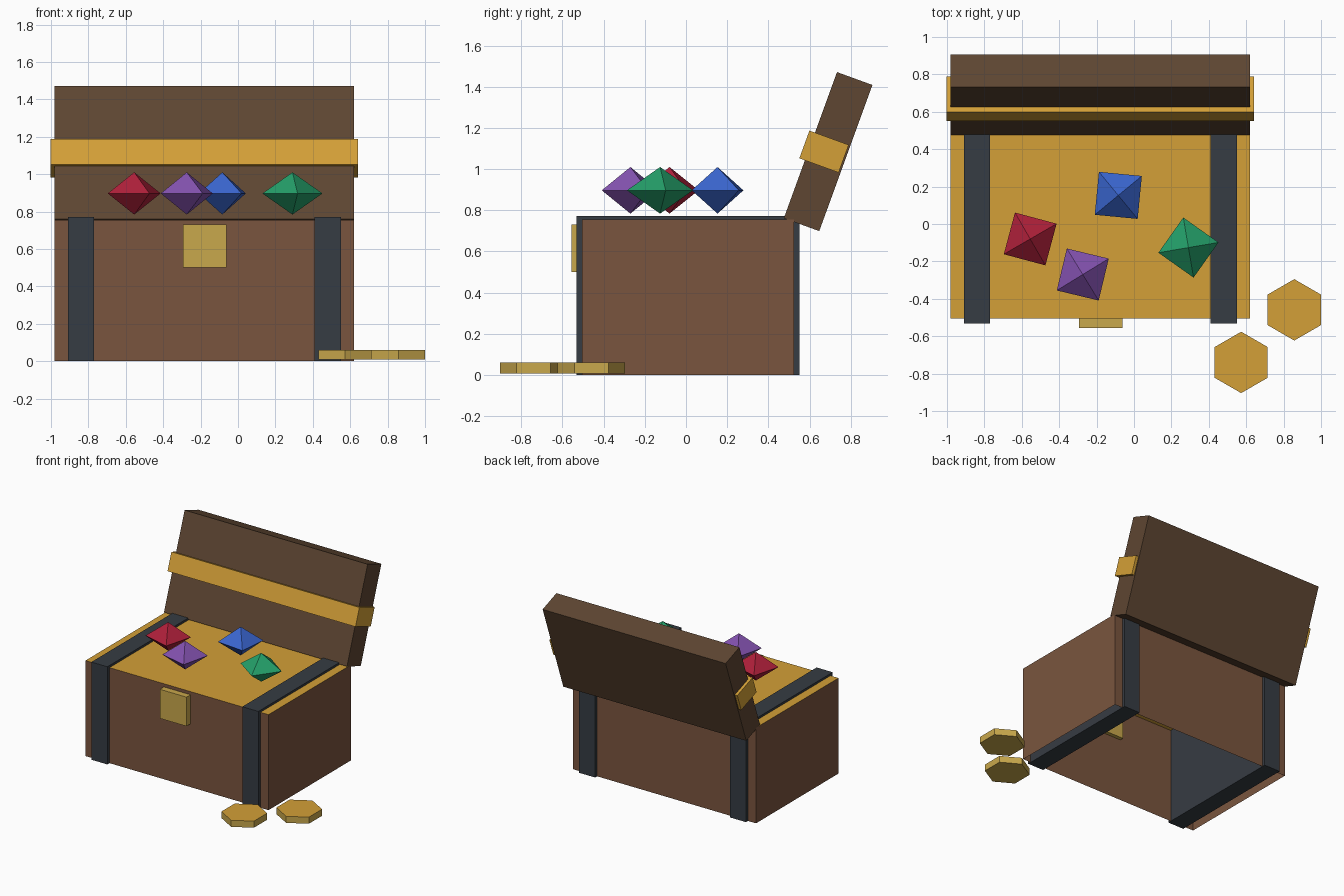
import bpy, bmesh, math
from mathutils import Matrix

if "Cube" in bpy.data.objects:
    bpy.data.objects.remove(bpy.data.objects["Cube"])


def material(name, rgb):
    m = bpy.data.materials.new(name)
    lin = [(c / 255 / 12.92) if c < 10 else ((c / 255 + 0.055) / 1.055) ** 2.4 for c in rgb]
    m.diffuse_color = (*lin, 1)
    m.use_nodes = True
    m.node_tree.nodes["Principled BSDF"].inputs["Base Color"].default_value = m.diffuse_color
    return m


BROWN = material("chest brown", (122, 85, 62))
DARK = material("lid dark brown", (94, 70, 50))
IRON = material("dark iron", (54, 60, 67))
GOLD = material("gold", (212, 160, 55))
BRASS = material("brass", (201, 168, 76))
RED = material("ruby red", (176, 32, 58))
BLUE = material("sapphire blue", (58, 102, 208))
GREEN = material("emerald green", (36, 160, 106))
PURPLE = material("amethyst purple", (132, 82, 176))


def add(name, bm, mats, top_index=0):
    # faces pointing straight up take the material top_index
    bm.normal_update()
    for f in bm.faces:
        if f.normal.z > 0.99:
            f.material_index = top_index
    me = bpy.data.meshes.new(name)
    bm.to_mesh(me)
    bm.free()
    for m in mats:
        me.materials.append(m)
    ob = bpy.data.objects.new(name, me)
    bpy.context.collection.objects.link(ob)
    return ob


def box_mesh(x, y, z):
    bm = bmesh.new()
    size = [b - a for a, b in (x, y, z)]
    mid = [(a + b) / 2 for a, b in (x, y, z)]
    bmesh.ops.create_cube(bm, size=1, matrix=Matrix.Translation(mid) @ Matrix.Diagonal((*size, 1)))
    return bm


# chest body: gold treasure top, open underneath
bm = box_mesh((-0.98, 0.62), (-0.505, 0.525), (0, 0.755))
bm.normal_update()
bmesh.ops.delete(bm, geom=[f for f in bm.faces if f.normal.z < -0.9], context='FACES_ONLY')
add("chest_body", bm, [BROWN, GOLD], 1)

# iron straps around the body
for side, x in (("left", -0.84), ("right", 0.48)):
    add(f"strap_{side}", box_mesh((x - 0.07, x + 0.07), (-0.532, 0.55), (0, 0.772)), [IRON])

# front clasp
add("clasp", box_mesh((-0.295, -0.062), (-0.555, -0.475), (0.5, 0.73)), [BRASS])

# open lid and its band, leaning back 20 degrees
for name, half_x, thick, length, y, mat in (
        ("lid", 0.80, 0.183, 0.755, 0.69, DARK),
        ("lid_band", 0.822, 0.203, 0.143, 0.67, GOLD)):
    ob = add(name, box_mesh((-half_x, half_x), (-thick / 2, thick / 2), (-length / 2, length / 2)), [mat])
    ob.location = (-0.18, y, 1.085)
    ob.rotation_euler.x = math.radians(-20)

# eight-sided gems
for name, x, y, angle, mat in (
        ("ruby", -0.555, -0.08, 30, RED),
        ("amethyst", -0.274, -0.27, 31.5, PURPLE),
        ("sapphire", -0.084, 0.153, 39.5, BLUE),
        ("emerald", 0.291, -0.126, 9.7, GREEN)):
    bm = bmesh.new()
    r, h = 0.163, 0.113
    ring = [bm.verts.new((r * math.cos(i * math.pi / 2), r * math.sin(i * math.pi / 2), 0)) for i in range(4)]
    top, bottom = bm.verts.new((0, 0, h)), bm.verts.new((0, 0, -h))
    for i in range(4):
        a, b = ring[i], ring[(i + 1) % 4]
        bm.faces.new((a, b, top))
        bm.faces.new((b, a, bottom))
    ob = add(name, bm, [mat])
    ob.location = (x, y, 0.897)
    ob.rotation_euler.z = math.radians(angle)

# six-sided coins with gold tops and brass rims
for name, x, y in (("coin_front", 0.573, -0.74), ("coin_back", 0.857, -0.459)):
    bm = bmesh.new()
    bmesh.ops.create_cone(bm, cap_ends=True, segments=6, radius1=0.164, radius2=0.164, depth=0.052)
    # turn so that a corner points to the front
    if max(v.co.y for v in bm.verts) < 0.16:
        bmesh.ops.rotate(bm, verts=bm.verts, matrix=Matrix.Rotation(math.pi / 6, 3, 'Z'))
    ob = add(name, bm, [BRASS, GOLD], 1)
    ob.location = (x, y, 0.034)
